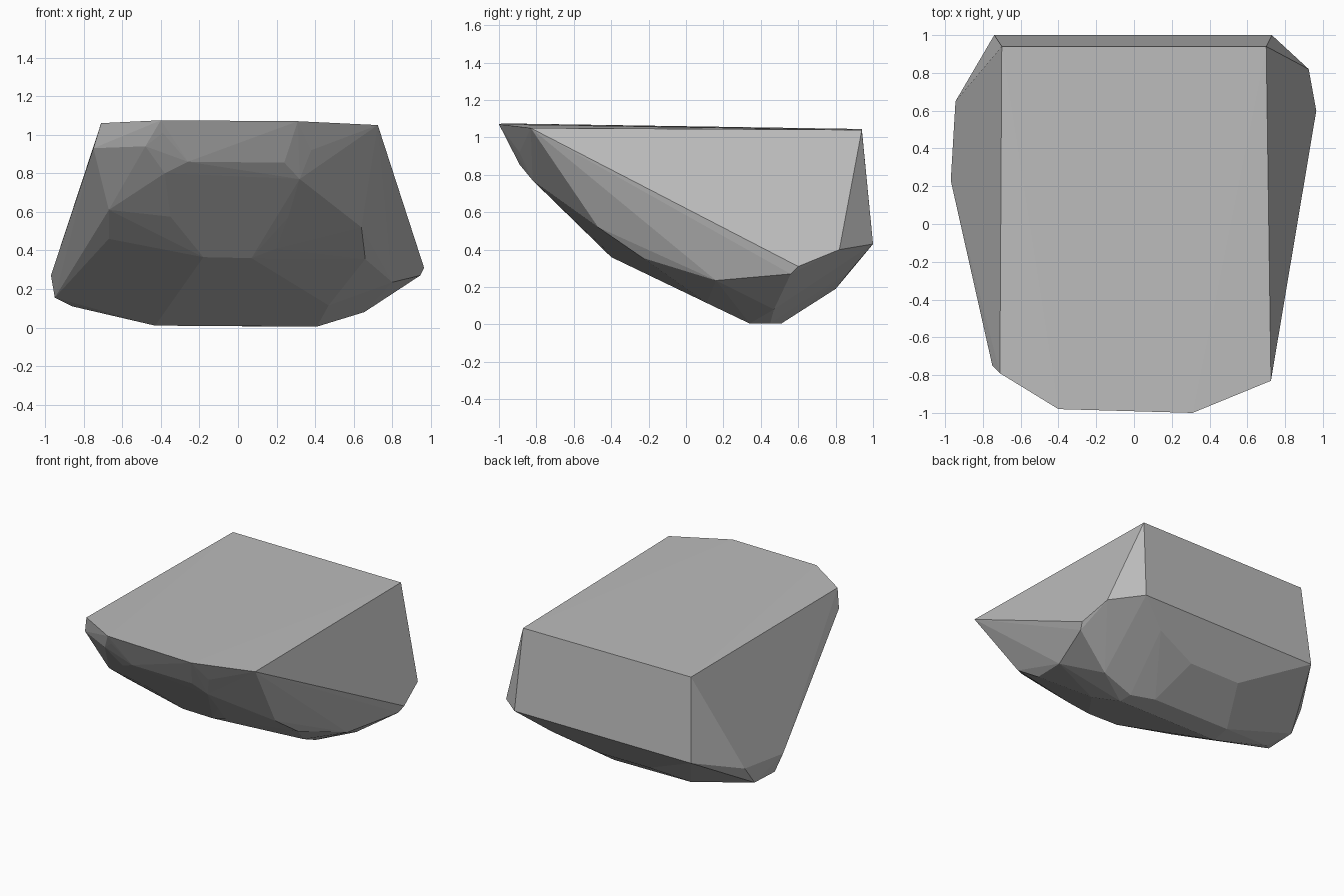
import bpy, bmesh, math

# corner points of the boulder, grouped by region
rim = [(-.71, -.79, 1.06), (-.40, -.98, 1.075), (.31, -1, 1.07),
       (.725, -.83, 1.05), (.70, .94, 1.04), (-.70, .94, 1.045)]
back = [(-.74, 1, .43), (.73, 1, .43), (.16, .8, .19), (-.255, .8, .19),
        (-.58, .84, .32), (.5, .88, .29)]
right = [(.925, .82, .40), (.965, .60, .31), (.945, .56, .27), (.80, .16, .235),
         (.66, -.23, .355), (.64, -.47, .52)]
left = [(-.97, .23, .27), (-.945, .65, .31), (-.95, .54, .165), (-.95, .30, .155),
        (-.86, .38, .11), (-.75, -.75, .93), (-.67, -.58, .61), (-.67, -.38, .46)]
front = [(-.26, -.89, .86), (.24, -.89, .855), (-.39, -.95, 1.01), (.31, -.95, 1.0),
         (-.48, -.90, .94), (.38, -.89, .92), (-.38, -.83, .80), (.32, -.82, .77),
         (-.35, -.61, .575), (.26, -.61, .57), (-.18, -.40, .365), (.07, -.40, .36),
         (.20, -.44, .41)]
base = [(-.43, .34, .01), (.10, .34, .002), (.41, .34, .005), (-.40, .51, .01),
        (.24, .51, .005), (.41, .45, .005), (.655, .47, .08), (.47, .11, .115)]

# boulder: faceted convex stone wrapped around the corner points
bm = bmesh.new()
for p in rim + back + right + left + front + base:
    bm.verts.new(p)
hull = bmesh.ops.convex_hull(bm, input=bm.verts[:])
spare = {g for g in hull["geom_interior"] + hull["geom_unused"]
         if isinstance(g, bmesh.types.BMVert)}
bmesh.ops.delete(bm, geom=list(spare), context='VERTS')
bmesh.ops.dissolve_limit(bm, angle_limit=math.radians(1.5),
                         verts=bm.verts[:], edges=bm.edges[:])
bmesh.ops.recalc_face_normals(bm, faces=bm.faces[:])

mesh = bpy.data.meshes.new("boulder")
bm.to_mesh(mesh)
bm.free()

stone = bpy.data.materials.new("stone grey")
stone.diffuse_color = (.5, .5, .5, 1)
mesh.materials.append(stone)
boulder = bpy.data.objects.new("boulder", mesh)
bpy.context.collection.objects.link(boulder)
